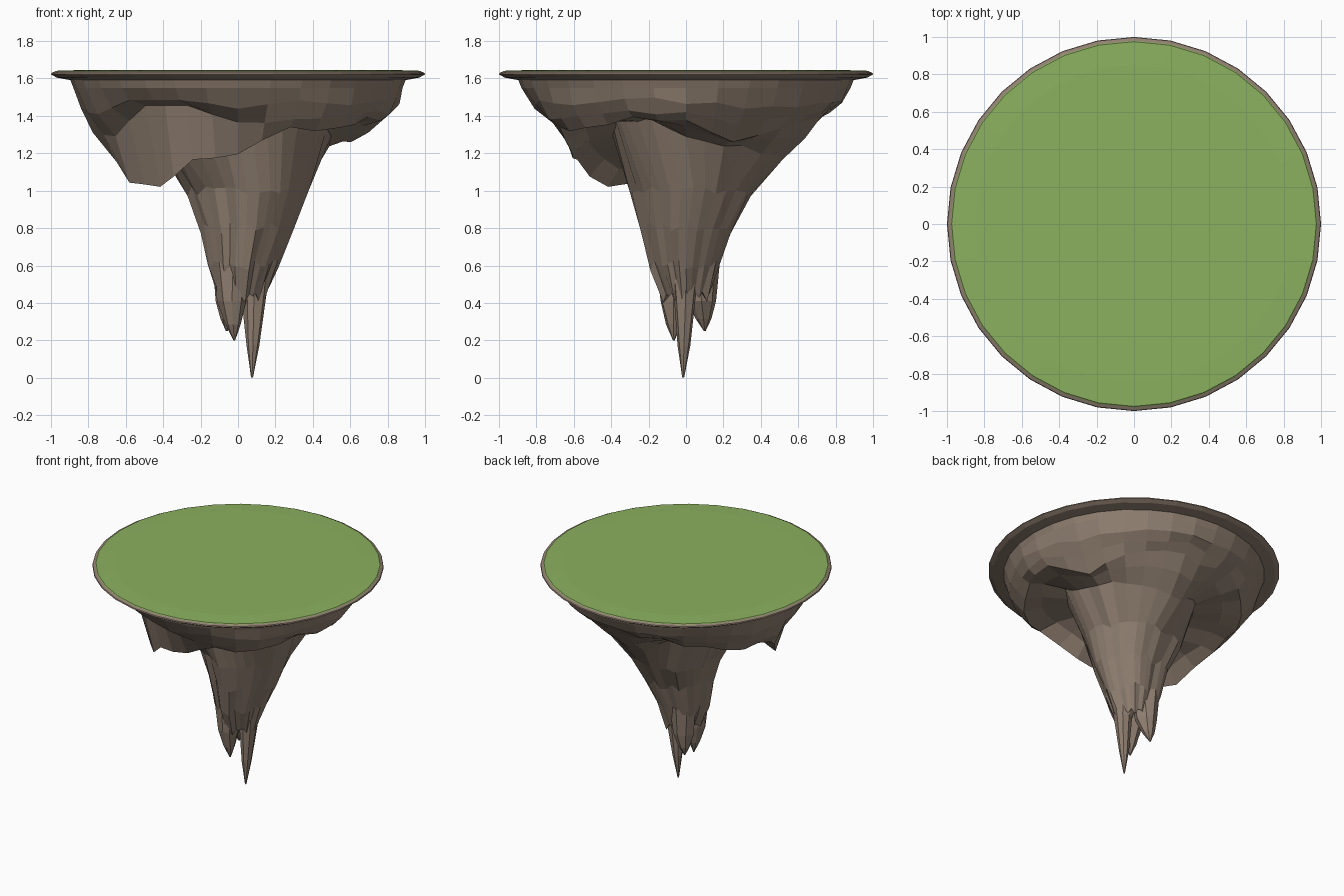
import bpy, bmesh, math, random

if "Cube" in bpy.data.objects:
    bpy.data.objects.remove(bpy.data.objects["Cube"])

random.seed(4)
N = 32


def material(name, rgb):
    m = bpy.data.materials.new(name)
    m.diffuse_color = (*rgb, 1)
    m.use_nodes = True
    m.node_tree.nodes["Principled BSDF"].inputs["Base Color"].default_value = m.diffuse_color
    return m


ROCK = material("brown rock", (0.285, 0.218, 0.168))
GRASS = material("grass green", (0.26, 0.44, 0.115))


def loft(name, rings, mat, cap_first=False, cap_last=False):
    """Skin a list of rings (lists of points, same count) with flat quads."""
    bm = bmesh.new()
    vs = [[bm.verts.new(p) for p in ring] for ring in rings]
    n = len(vs[0])
    for a, b in zip(vs, vs[1:]):
        for i in range(n):
            j = (i + 1) % n
            bm.faces.new((a[i], a[j], b[j], b[i]))
    if cap_first:
        bm.faces.new(vs[0])
    if cap_last:
        bm.faces.new(vs[-1])
    bmesh.ops.recalc_face_normals(bm, faces=bm.faces)
    me = bpy.data.meshes.new(name)
    bm.to_mesh(me)
    bm.free()
    me.materials.append(mat)
    ob = bpy.data.objects.new(name, me)
    bpy.context.collection.objects.link(ob)
    return ob


def circle(r, z, cx=0, cy=0, n=N):
    return [(cx + r * math.cos(2 * math.pi * i / n),
             cy + r * math.sin(2 * math.pi * i / n), z) for i in range(n)]


# Island plate: thin rock rim, then the grass on top
loft("rock_rim", [circle(0.86, 1.59), circle(0.9, 1.592), circle(0.97, 1.605),
                  circle(1.0, 1.622), circle(0.997, 1.63), circle(0.98, 1.637)],
     ROCK, True, True)
loft("grass_top", [circle(0.98, 1.637), circle(0.975, 1.641), circle(0.85, 1.645)],
     GRASS, False, True)

# Underside shape every 22.5 degrees from +x: lip radius, lip z, valley radius, valley z
SHAPE = [
    (.78, 1.39, .50, 1.30), (.65, 1.25, .52, 1.25), (.73, 1.34, .56, 1.21), (.74, 1.39, .53, 1.18),
    (.70, 1.37, .50, 1.18), (.75, 1.41, .46, 1.26), (.74, 1.34, .42, 1.33), (.73, 1.28, .41, 1.31),
    (.72, 1.26, .42, 1.25), (.62, 1.04, .37, 1.16), (.59, 1.01, .38, 1.18), (.63, 1.16, .40, 1.26),
    (.60, 1.20, .38, 1.33), (.72, 1.33, .40, 1.37), (.75, 1.33, .46, 1.38), (.76, 1.38, .48, 1.38)]
# How strongly the front-left side steps back under the rim, by the same angles
LEDGE = {9: .4, 10: 1, 11: 1, 12: .5}
# Spire cross-sections: z, centre x, centre y, radius
SPIRE = [(1.0, .05, .04, .32), (.8, .045, .01, .243), (.6, .02, 0, .18), (.43, .014, .005, .118)]

columns = []
for i in range(N):
    a = 2 * math.pi * i / N
    ca, sa = math.cos(a), math.sin(a)
    s, t = i // 2, ((i + 1) // 2) % 16
    rl, zl, rv, zv = [(u + v) / 2 for u, v in zip(SHAPE[s], SHAPE[t])]
    ledge = (LEDGE.get(s, 0) + LEDGE.get(t, 0)) / 2
    j = lambda w: random.uniform(-w, w)
    rl, zl, rv, zv = rl + j(.012), zl + j(.015), rv + j(.012), zv + j(.015)
    mid1 = (rl + (.87 - rl) * .62 + .03, zl + (1.55 - zl) * .6 + j(.02))
    mid2 = (rl + (.87 - rl) * .25 + .025, zl + (1.55 - zl) * .27 + j(.02))
    mid1 = [u + (v - u) * ledge for u, v in zip(mid1, (.82, 1.485))]
    mid2 = [u + (v - u) * ledge for u, v in zip(mid2, (.70, 1.455))]
    prof = [(.9, 1.6), (.88, 1.55), mid1, mid2, (rl, zl),
            (rl * .6 + rv * .4, zl * .45 + zv * .55 + .015), (rv, zv)]
    col = [(r * ca, r * sa, z) for r, z in prof]
    # fluted spire
    flute = .04 * math.cos(5 * a + 1) + j(.03)
    for k, (z, cx, cy, r) in enumerate(SPIRE):
        r *= 1 + flute * (1 + .3 * k)
        col.append((cx + r * ca, cy + r * sa, z + j(.03)))
    # close inwards above the three tips
    col.append((.015 + .05 * ca, .01 + .05 * sa, .5))
    columns.append(col)
loft("rock_underside", [list(r) for r in zip(*columns)], ROCK, False, True)


# Hanging tips at the foot of the spire
def tip(name, top, mid, end, n=8):
    rings = [circle(r, z, x, y, n) for x, y, z, r in (top, mid)]
    rings = [[(x + random.uniform(-.008, .008), y + random.uniform(-.008, .008), z)
              for x, y, z in ring] for ring in rings]
    x, y, z = end
    m = [t * .4 + e * .6 for t, e in zip(mid[:3], end)]
    rings.append(circle(mid[3] * .55, m[2], m[0], m[1], n))
    rings.append(circle(.005, z, x, y, n))
    loft(name, rings, ROCK, True, True)


tip("long_tip", (.08, 0, .62, .1), (.087, -.005, .43, .062), (.075, -.015, 0))
tip("front_tip", (-.025, -.065, .62, .1), (-.035, -.07, .41, .072), (-.02, -.065, .2))
tip("back_tip", (-.04, .075, .62, .1), (-.04, .085, .41, .075), (-.06, .1, .25))
